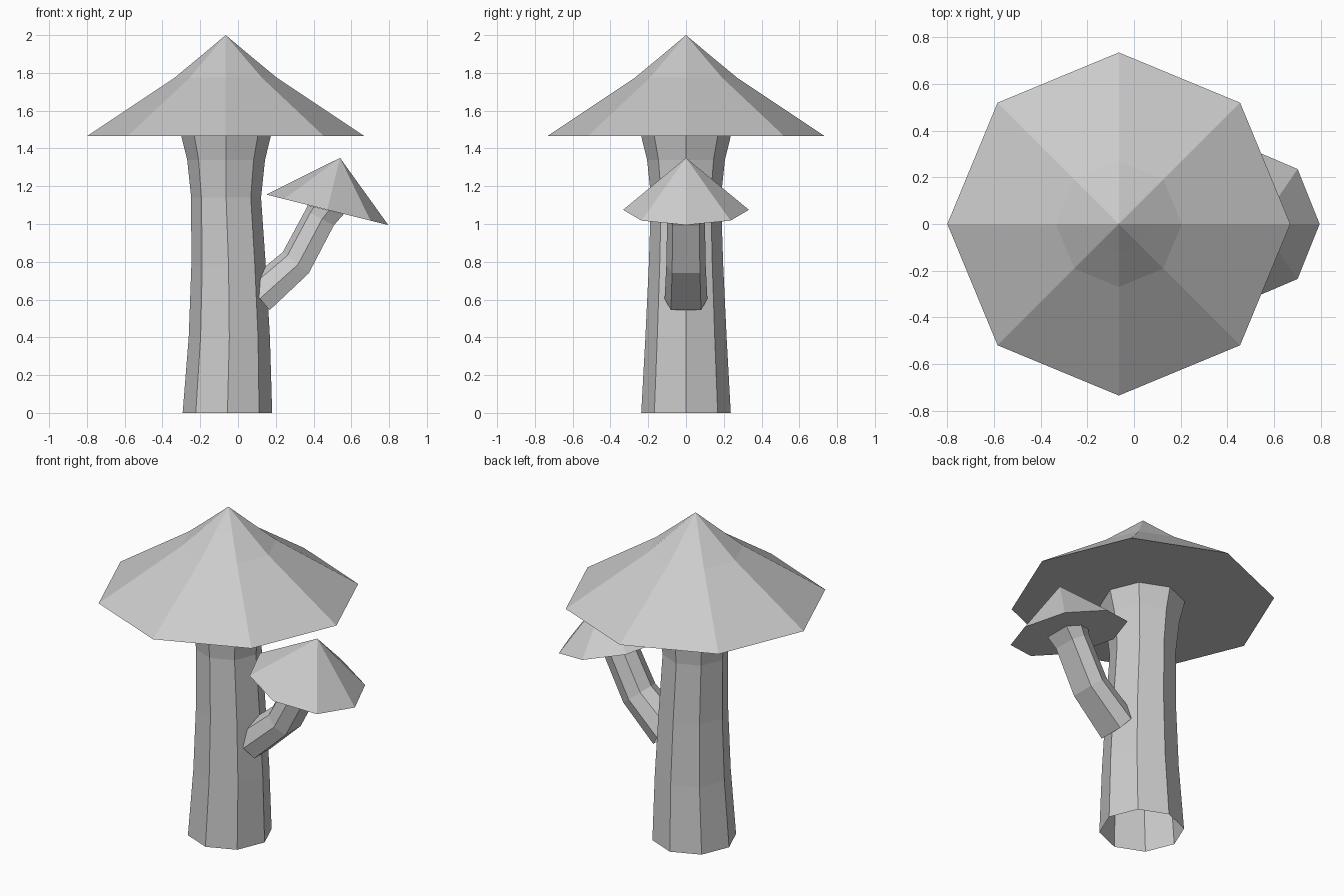
import bpy, bmesh
from math import sin, cos, pi, radians
from mathutils import Vector

if "Cube" in bpy.data.objects:
    bpy.data.objects.remove(bpy.data.objects["Cube"])


def loft(name, rings, steps, apex=None, close_start=False):
    """Skin rings of (x, z, radius, path angle in degrees); steps are eighths of a turn."""
    bm = bmesh.new()
    loops = []
    for x, z, r, a in rings:
        a = radians(a)
        out = Vector((sin(a), 0, -cos(a)))      # points to the lower side of the ring
        side = Vector((0, 1, 0))
        centre = Vector((x, 0, z))
        loops.append([bm.verts.new(centre + out * r * cos(s * pi / 4) + side * r * sin(s * pi / 4))
                      for s in steps])
    n = len(steps)
    for lo, hi in zip(loops, loops[1:]):
        for i in range(n):
            j = (i + 1) % n
            bm.faces.new((lo[i], lo[j], hi[j], hi[i]))
    if apex:
        tip = bm.verts.new((apex[0], 0, apex[1]))
        for i in range(n):
            bm.faces.new((loops[-1][i], loops[-1][(i + 1) % n], tip))
    if close_start:
        bm.faces.new(loops[0][::-1])
    bmesh.ops.recalc_face_normals(bm, faces=bm.faces)
    mesh = bpy.data.meshes.new(name)
    bm.to_mesh(mesh)
    bm.free()
    obj = bpy.data.objects.new(name, mesh)
    bpy.context.collection.objects.link(obj)
    return obj


octagon = list(range(8))

# Main stem: open at the foot, flared at both ends
loft("main_stem", [
    (-0.056, 0.0, 0.237, 90),
    (-0.046, 0.40, 0.215, 90),
    (-0.050, 0.78, 0.197, 90),
    (-0.063, 1.14, 0.185, 90),
    (-0.063, 1.34, 0.206, 90),
    (-0.063, 1.465, 0.237, 90),
], octagon)

# Main cap: slightly concave cone with a flat underside
loft("main_cap", [
    (-0.065, 1.465, 0.735, 90),
    (-0.065, 1.775, 0.27, 90),
    (-0.065, 1.895, 0.125, 90),
], octagon, apex=(-0.065, 2.0), close_start=True)

# Side stem: bent tube, flat along its lower side
loft("side_stem", [
    (0.116, 0.605, 0.113, 40),
    (0.318, 0.786, 0.104, 51),
    (0.445, 1.026, 0.100, 62),
    (0.481, 1.072, 0.115, 76),
], octagon[1:])

# Side cap: tilted cone with a flat underside
loft("side_cap", [(0.4725, 1.075, 0.333, 76)], octagon,
     apex=(0.54, 1.35), close_start=True)
